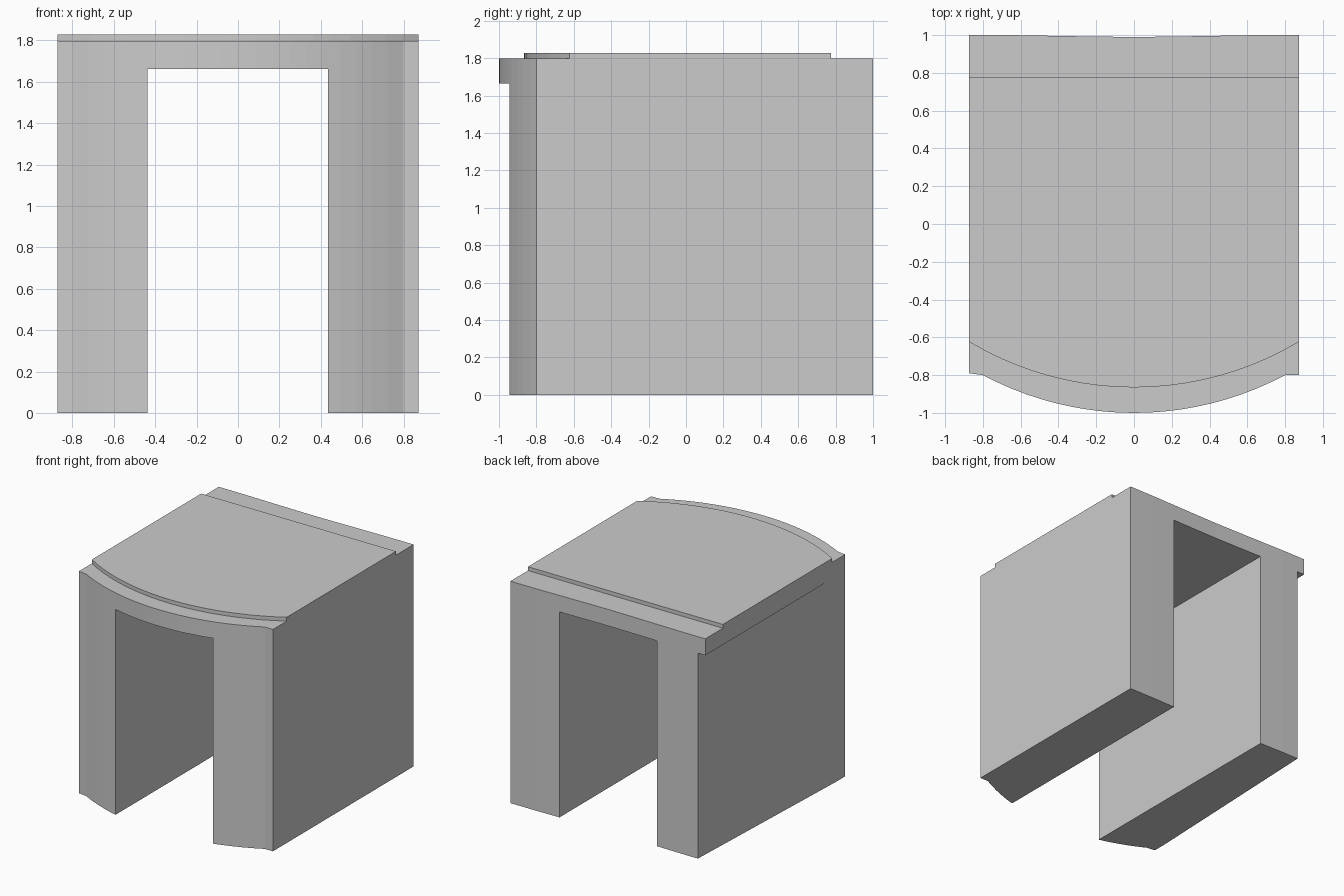
import bpy, bmesh, math

if "Cube" in bpy.data.objects:
    bpy.data.objects.remove(bpy.data.objects["Cube"])


def prism(name, outline, z0, z1):
    """Extrude a flat outline (x, y) from z0 up to z1."""
    bm = bmesh.new()
    face = bm.faces.new([bm.verts.new((x, y, z0)) for x, y in outline])
    top = bmesh.ops.extrude_face_region(bm, geom=[face])
    for v in top["geom"]:
        if isinstance(v, bmesh.types.BMVert):
            v.co.z = z1
    bmesh.ops.recalc_face_normals(bm, faces=bm.faces)
    mesh = bpy.data.meshes.new(name)
    bm.to_mesh(mesh)
    bm.free()
    obj = bpy.data.objects.new(name, mesh)
    bpy.context.collection.objects.link(obj)
    return obj


def front_arc(half_width, y_front, radius=1.7, steps=20):
    """Bowed front edge, running left to right."""
    a = math.asin(half_width / radius)
    angles = [-a + 2 * a * i / steps for i in range(steps + 1)]
    return [(radius * math.sin(t), y_front + radius * (1 - math.cos(t))) for t in angles]


def cut(target, cutter):
    """Subtract a cutter and remove it."""
    mod = target.modifiers.new("cut", 'BOOLEAN')
    mod.operation = 'DIFFERENCE'
    mod.solver = 'EXACT'
    mod.object = cutter
    cutter.hide_render = True
    bpy.context.view_layer.objects.active = target
    bpy.ops.object.modifier_apply(modifier=mod.name)
    bpy.data.objects.remove(cutter)


W = 0.873          # half width
LINTEL = 1.663     # underside of the lintel
SLAB_TOP = 1.797

# Main body: bowed front with short shoulders, slightly hollow back
body = prism("arch_body",
             [(-W, -0.79)] + front_arc(0.8, -1.0)
             + [(W, -0.8), (W, 1.0), (0.65, 1.0), (0.25, 0.993), (0, 0.99),
                (-0.25, 0.993), (-0.65, 1.0), (-W, 1.0)],
             0, SLAB_TOP)

# Through opening between the two legs
cut(body, prism("opening_cutter",
                [(-0.437, -1.2), (0.435, -1.2), (0.435, 1.2), (-0.437, 1.2)],
                -0.2, LINTEL))

# Left leg tapers inward towards the back, leaving the lintel overhanging
cut(body, prism("taper_cutter",
                [(-1.1, -0.7), (-W - 0.001, -0.7), (-0.799, 1.2), (-1.1, 1.2)],
                -0.2, LINTEL))

# Thin raised plate on top, with the same bow set back from the front
prism("top_plate", front_arc(W, -0.865) + [(W, 0.775), (-W, 0.775)], SLAB_TOP, 1.828)
